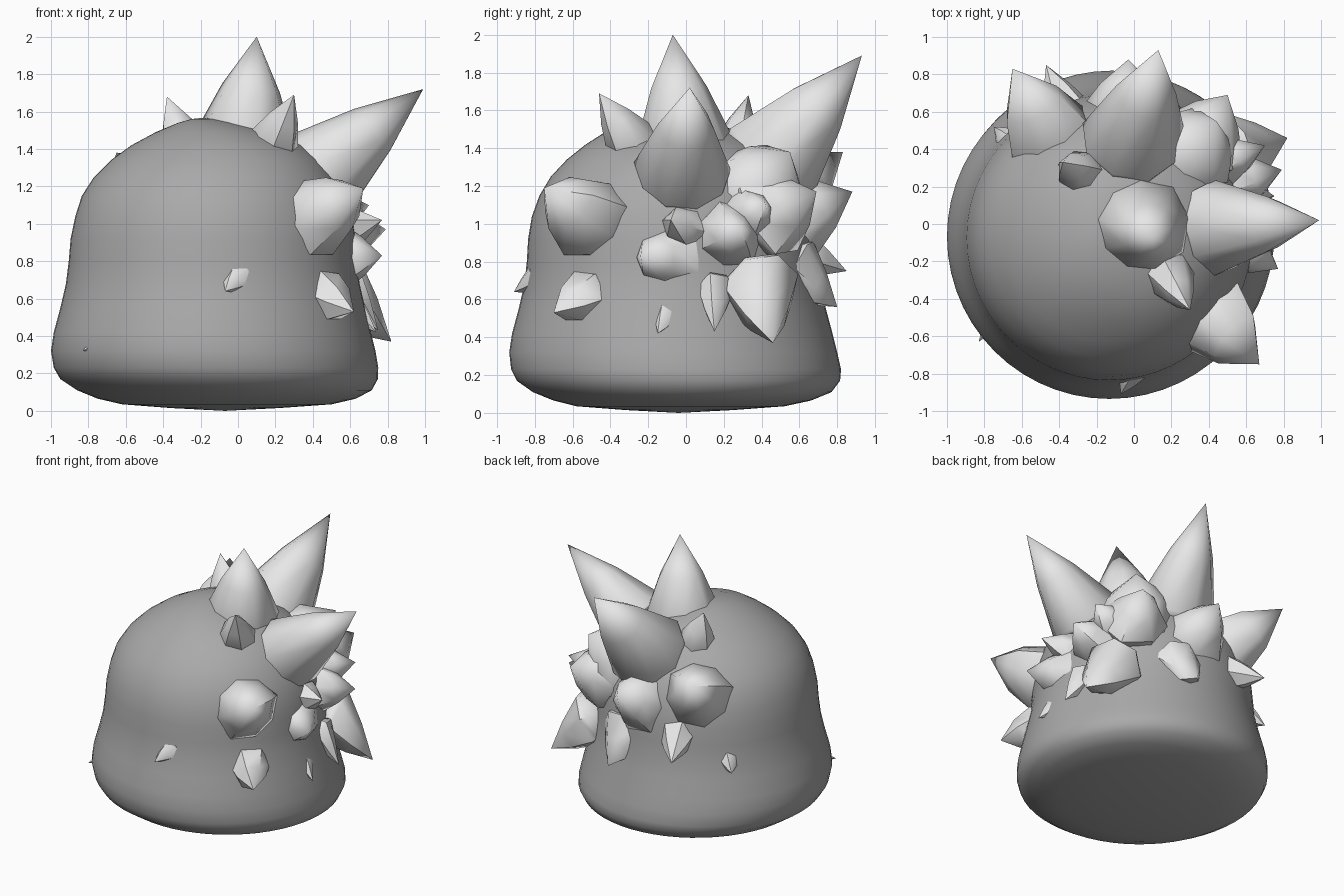
import bpy, bmesh, math, random
from mathutils import Vector

if "Cube" in bpy.data.objects:
    bpy.data.objects.remove(bpy.data.objects["Cube"])

random.seed(4)


def material(name, v):
    m = bpy.data.materials.new(name)
    m.diffuse_color = (v, v, v, 1)
    m.use_nodes = True
    m.node_tree.nodes["Principled BSDF"].inputs["Base Color"].default_value = m.diffuse_color
    return m


STONE = material("dark grey", 0.4)
CRYSTAL = material("light grey", 0.8)


def finish(name, bm, mat, angle):
    bmesh.ops.recalc_face_normals(bm, faces=bm.faces)
    me = bpy.data.meshes.new(name)
    bm.to_mesh(me)
    bm.free()
    me.materials.append(mat)
    ob = bpy.data.objects.new(name, me)
    bpy.context.collection.objects.link(ob)
    bpy.ops.object.select_all(action='DESELECT')
    ob.select_set(True)
    bpy.context.view_layer.objects.active = ob
    bpy.ops.object.shade_smooth_by_angle(angle=math.radians(angle))
    return ob


def loft(bm, rings, start, end):
    """Skin rings of points and close both ends with a fan."""
    loops = [[bm.verts.new(p) for p in r] for r in rings]
    n = len(loops[0])
    for a, b in zip(loops, loops[1:]):
        for i in range(n):
            j = (i + 1) % n
            bm.faces.new((a[i], a[j], b[j], b[i]))
    for loop, p in ((loops[0], start), (loops[-1], end)):
        v = bm.verts.new(p)
        for i in range(n):
            bm.faces.new((loop[i], loop[(i + 1) % n], v))


# Body: soft bell shape; z, left x, right x, front y, back y
PROFILE = [
    (0.015, -0.36, 0.22, -0.32, 0.25), (0.035, -0.62, 0.50, -0.58, 0.52),
    (0.065, -0.75, 0.63, -0.70, 0.66), (0.11, -0.86, 0.715, -0.81, 0.77),
    (0.17, -0.95, 0.748, -0.895, 0.815), (0.23, -0.985, 0.75, -0.925, 0.82),
    (0.32, -1.0, 0.735, -0.935, 0.80), (0.42, -0.985, 0.71, -0.92, 0.775),
    (0.55, -0.95, 0.68, -0.885, 0.74), (0.68, -0.92, 0.65, -0.855, 0.71),
    (0.80, -0.905, 0.635, -0.842, 0.70), (0.92, -0.895, 0.63, -0.835, 0.69),
    (1.04, -0.87, 0.61, -0.815, 0.67), (1.15, -0.835, 0.575, -0.775, 0.63),
    (1.25, -0.77, 0.52, -0.715, 0.57), (1.34, -0.68, 0.45, -0.63, 0.49),
    (1.42, -0.57, 0.35, -0.53, 0.40), (1.49, -0.44, 0.19, -0.42, 0.27),
    (1.54, -0.32, 0.0, -0.28, 0.13), (1.56, -0.25, -0.11, -0.16, 0.02),
]
rings = []
for z, x0, x1, y0, y1 in PROFILE:
    rings.append([((x0 + x1) / 2 + (x1 - x0) / 2 * math.cos(t * math.tau / 56),
                   (y0 + y1) / 2 + (y1 - y0) / 2 * math.sin(t * math.tau / 56), z)
                  for t in range(56)])
bm = bmesh.new()
loft(bm, rings, (-0.07, -0.04, 0.0), (-0.19, -0.07, 1.567))
finish("body", bm, STONE, 80)

CENTRE = Vector((-0.12, -0.06, 0.75))


def crystal(name, base, tip, r, sides=8, bulge=0.58):
    """Leaning gem: pointed tip, bulging sides, rounded root inside the body."""
    base, tip = Vector(base), Vector(tip)
    axis = tip - base
    n = (axis.normalized() * 1.2 + (base - CENTRE).normalized()).normalized()
    u = n.orthogonal().normalized()
    w = n.cross(u)
    turn = random.random() * math.tau
    wob = [random.uniform(0.92, 1.08) for _ in range(sides)]
    root = base - n * r * 0.55
    levels = [(root, 0.6), (base - n * r * 0.2, 0.93), (base, 1.0),
              (base + axis * 0.5, bulge)]
    rings = []
    for c, k in levels:
        rings.append([c + (u * math.cos(turn + i * math.tau / sides)
                           + w * math.sin(turn + i * math.tau / sides)) * r * k * wob[i]
                      for i in range(sides)])
    bm = bmesh.new()
    loft(bm, rings, root - n * r * 0.15, tip)
    finish(name, bm, CRYSTAL, 48)


# Large spikes
crystal("crown_spike", (0.03, -0.01, 1.45), (0.10, -0.07, 2.0), 0.27, 9)
crystal("right_spike", (0.46, -0.01, 1.27), (0.99, 0.02, 1.72), 0.26, 9)
crystal("back_spike", (0.0, 0.46, 1.33), (0.13, 0.93, 1.89), 0.28, 9)
# Small spikes beside the crown
crystal("front_crown_spike", (0.19, -0.28, 1.43), (0.30, -0.46, 1.69), 0.14, 7)
crystal("left_crown_spike", (-0.28, 0.27, 1.40), (-0.38, 0.33, 1.68), 0.14, 7)
# Broad gems around the back and right side
crystal("back_left_gem", (-0.43, 0.46, 1.12), (-0.65, 0.83, 1.38), 0.25, 8, 0.66)
crystal("back_gem", (-0.05, 0.60, 1.03), (-0.03, 0.88, 1.17), 0.24, 7, 0.6)
crystal("back_low_gem", (0.10, 0.60, 0.76), (0.10, 0.80, 0.56), 0.18, 7)
crystal("shoulder_gem", (0.26, 0.36, 1.16), (0.44, 0.55, 1.38), 0.28, 9, 0.72)
crystal("back_right_gem", (0.38, 0.45, 1.06), (0.50, 0.69, 1.17), 0.24, 7, 0.6)
crystal("upper_right_gem", (0.45, 0.33, 1.05), (0.70, 0.42, 1.10), 0.17, 7)
crystal("middle_right_gem", (0.53, 0.22, 0.94), (0.79, 0.29, 0.97), 0.19, 7)
crystal("lower_right_gem", (0.53, 0.40, 0.66), (0.82, 0.46, 0.37), 0.22, 7)
crystal("side_upper_gem", (0.55, 0.0, 0.98), (0.77, -0.08, 1.02), 0.14, 6)
crystal("side_lower_gem", (0.55, -0.09, 0.82), (0.77, -0.24, 0.83), 0.19, 7)
crystal("front_right_gem", (0.41, -0.50, 1.03), (0.67, -0.75, 1.19), 0.23, 8, 0.7)
crystal("front_low_gem", (0.46, -0.52, 0.62), (0.62, -0.70, 0.53), 0.14, 6, 0.7)
crystal("back_left_low_gem", (-0.36, 0.59, 0.86), (-0.47, 0.85, 0.75), 0.14, 6)
# Little shards
crystal("front_shard", (0.0, -0.80, 0.71), (-0.07, -0.91, 0.64), 0.075, 6)
crystal("left_shard", (-0.76, -0.52, 0.36), (-0.83, -0.63, 0.32), 0.04, 5)
crystal("right_shard", (0.62, -0.09, 0.54), (0.74, -0.15, 0.42), 0.075, 6)
crystal("right_long_shard", (0.60, 0.16, 0.66), (0.75, 0.15, 0.43), 0.10, 6)
crystal("back_left_shard", (-0.66, 0.43, 0.70), (-0.75, 0.52, 0.62), 0.085, 6)
